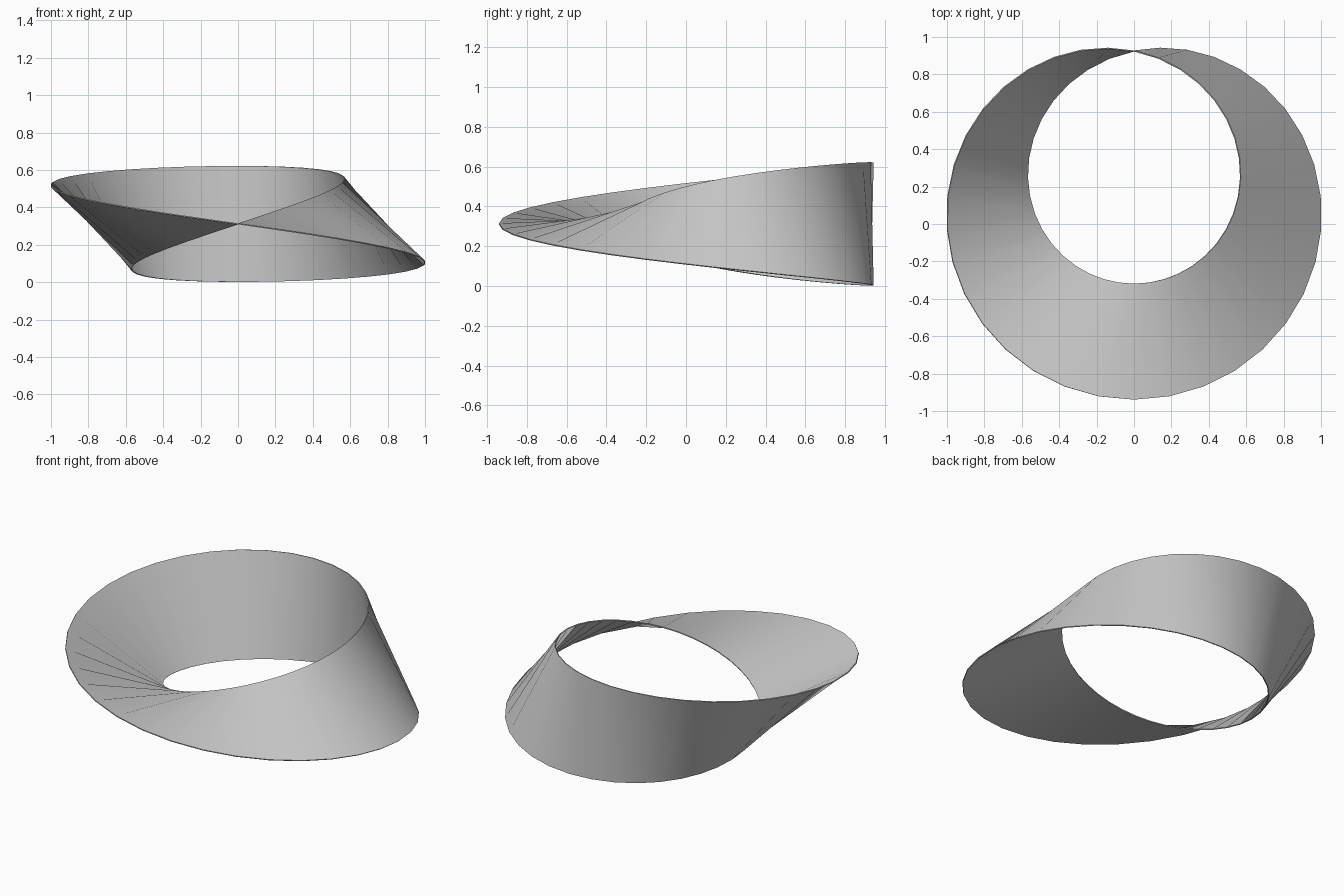
import bpy, bmesh
from math import sin, cos, tau, radians

if "Cube" in bpy.data.objects:
    bpy.data.objects.remove(bpy.data.objects["Cube"])

SEGMENTS = 36
RADIUS, HALF_WIDTH, HALF_THICK = 0.777, 0.31, 0.003
CENTRE_Y, CENTRE_Z = 0.148, 0.312

# Thin rectangular cross-section: (across the band, through the band)
SECTION = [(HALF_WIDTH, -HALF_THICK), (HALF_WIDTH, HALF_THICK),
           (-HALF_WIDTH, HALF_THICK), (-HALF_WIDTH, -HALF_THICK)]


def band_point(u, v, n):
    """Point on the band: the section turns half as fast as it travels."""
    r = RADIUS + v * cos(u / 2) + n * sin(u / 2)
    z = -v * sin(u / 2) + n * cos(u / 2)
    return (r * sin(u), CENTRE_Y - r * cos(u), CENTRE_Z + z)


# Sweep the section round the circle with one half twist
bm = bmesh.new()
rings = [[bm.verts.new(band_point(tau * i / SEGMENTS, v, n)) for v, n in SECTION]
         for i in range(SEGMENTS)]
# The last ring meets the first turned by half a revolution
rings.append(rings[0][2:] + rings[0][:2])
for a, b in zip(rings, rings[1:]):
    for k in range(4):
        j = (k + 1) % 4
        bm.faces.new((a[k], b[k], b[j], a[j]))
bmesh.ops.recalc_face_normals(bm, faces=bm.faces[:])

mesh = bpy.data.meshes.new("twisted_band")
bm.to_mesh(mesh)
bm.free()
band = bpy.data.objects.new("twisted_band", mesh)
bpy.context.collection.objects.link(band)

# Smooth along the band, crisp at its rims
bpy.context.view_layer.objects.active = band
band.select_set(True)
bpy.ops.object.shade_smooth_by_angle(angle=radians(40))
